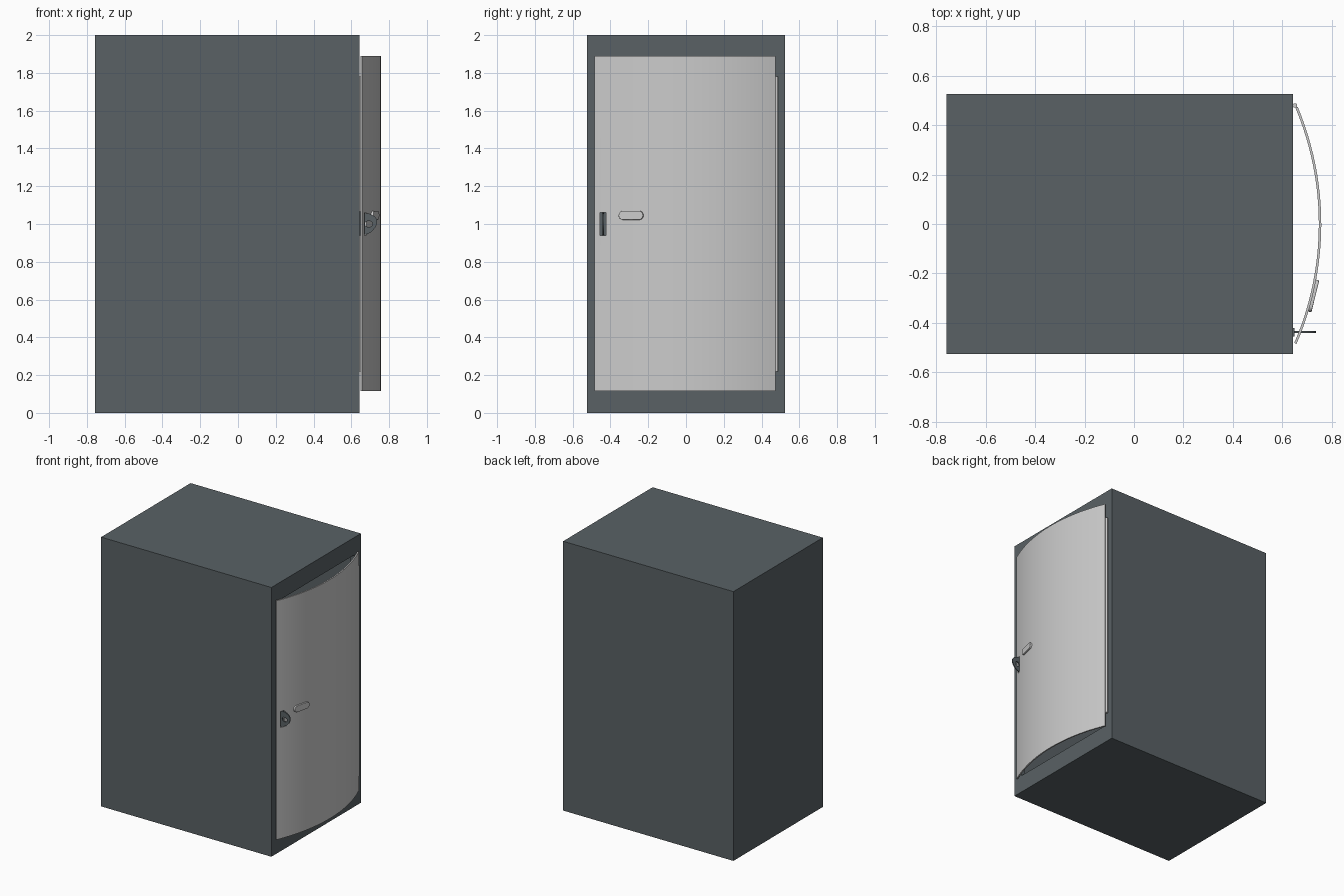
import bpy, bmesh
from math import radians, sin, cos, asin, pi
from mathutils import Matrix, Euler, Vector

if "Cube" in bpy.data.objects:
    bpy.data.objects.remove(bpy.data.objects["Cube"])

slate = bpy.data.materials.new("slate")
slate.diffuse_color = (0.10, 0.12, 0.13, 1)
slate.use_nodes = True
slate.node_tree.nodes["Principled BSDF"].inputs["Base Color"].default_value = slate.diffuse_color
R, CX = 1.224, -0.467          # outer radius and axis of the curved door


def finish(name, bm, mat=None):
    bmesh.ops.recalc_face_normals(bm, faces=bm.faces)
    me = bpy.data.meshes.new(name)
    bm.to_mesh(me)
    bm.free()
    ob = bpy.data.objects.new(name, me)
    bpy.context.collection.objects.link(ob)
    if mat:
        me.materials.append(mat)
    return ob


def box(name, lo, hi, mat=None):
    bm = bmesh.new()
    lo, hi = Vector(lo), Vector(hi)
    bmesh.ops.create_cube(bm, size=1, matrix=Matrix.Translation((lo + hi) / 2)
                          @ Matrix.Diagonal((*(hi - lo), 1)))
    return finish(name, bm, mat)


def cut(ob, cutter):
    cutter.hide_render = True
    cutter.hide_set(True)
    m = ob.modifiers.new("cut", 'BOOLEAN')
    m.operation, m.object, m.solver = 'DIFFERENCE', cutter, 'EXACT'


def plate(name, outlines, half, loc, rot, mat=None, bevel=0):
    """Flat plate from closed outlines; inner outlines become holes."""
    cu = bpy.data.curves.new(name, 'CURVE')
    cu.dimensions, cu.fill_mode, cu.extrude = '2D', 'BOTH', half
    cu.bevel_depth, cu.bevel_resolution, cu.offset = bevel, 2, -bevel
    for pts in outlines:
        s = cu.splines.new('POLY')
        s.points.add(len(pts) - 1)
        for p, c in zip(s.points, pts):
            p.co = (*c, 0, 1)
        s.use_cyclic_u = True
    tmp = bpy.data.objects.new(name + "_outline", cu)
    bpy.context.collection.objects.link(tmp)
    bpy.context.view_layer.update()
    me = bpy.data.meshes.new_from_object(
        tmp.evaluated_get(bpy.context.evaluated_depsgraph_get()))
    bpy.data.objects.remove(tmp)
    me.materials.clear()
    ob = bpy.data.objects.new(name, me)
    bpy.context.collection.objects.link(ob)
    ob.location, ob.rotation_euler = loc, rot
    if mat:
        me.materials.append(mat)
    return ob


def stadium(length, r, n=12):
    d = length / 2 - r
    return [((d if i <= n else -d) + r * cos(a), r * sin(a))
            for i in range(2 * n + 2)
            for a in [-pi / 2 + pi * (i if i <= n else i - 1) / n]]


# hollow cabinet with a doorway in the right side
cabinet = box("cabinet", (-0.757, -0.525, 0), (0.642, 0.525, 2), slate)
cut(cabinet, box("interior_cutter", (-0.72, -0.488, 0.04), (0.61, 0.488, 1.96)))
cut(cabinet, box("doorway_cutter", (0.5, -0.45, 0.13), (0.8, 0.45, 1.87)))

# curved door
bm = bmesh.new()
a0, a1, n = asin(-0.485 / R), asin(0.474 / R), 24
angles = [a0 + (a1 - a0) * i / n for i in range(n + 1)]
rings = []
for a in angles:
    rings.append([bm.verts.new((CX + r * cos(a), r * sin(a), z))
                  for r, z in ((R, 0.115), (R, 1.89), (R - 0.01, 1.89), (R - 0.01, 0.115))])
for p, q in zip(rings, rings[1:]):
    for i in range(4):
        j = (i + 1) % 4
        bm.faces.new((p[i], p[j], q[j], q[i]))
bm.faces.new(rings[0])
bm.faces.new(rings[-1])
door = finish("door", bm)
cut(door, box("slot_cutter", (0.6, -0.456, 0.94), (0.8, -0.424, 1.06)))

# hinge rod
bm = bmesh.new()
bmesh.ops.create_cone(bm, cap_ends=True, segments=20, radius1=0.009, radius2=0.009,
                      depth=1.56, matrix=Matrix.Translation((0.651, 0.479, 1)))
hinge = finish("hinge_rod", bm)

# padlock staple: base on the cabinet and a fin with an eye through the door slot
box("staple_base", (0.638, -0.454, 0.94), (0.648, -0.420, 1.065), slate)
fin = [(0.645, 0.94), (0.68, 0.945), (0.705, 0.957), (0.726, 0.98), (0.735, 1.0),
       (0.735, 1.025), (0.722, 1.042), (0.695, 1.055), (0.645, 1.06)]
eye = [(0.692 + 0.02 * cos(i * pi / 8), 1.0 + 0.017 * sin(i * pi / 8)) for i in range(16)]
plate("staple_fin", [fin, eye], 0.004, (0, -0.437, 0), (pi / 2, 0, 0), slate)

# pull handle lying on the curve of the door
t = asin(-0.29 / R)
handle = plate("handle", [stadium(0.133, 0.024)], 0.006,
               (CX + (R + 0.003) * cos(t), (R + 0.003) * sin(t), 1.046),
               (pi / 2, 0, pi / 2 + t), bevel=0.002)

# smooth the round parts
for ob in (door, hinge, handle):
    bpy.ops.object.select_all(action='DESELECT')
    ob.select_set(True)
    bpy.context.view_layer.objects.active = ob
    bpy.ops.object.shade_smooth_by_angle(angle=radians(30))
